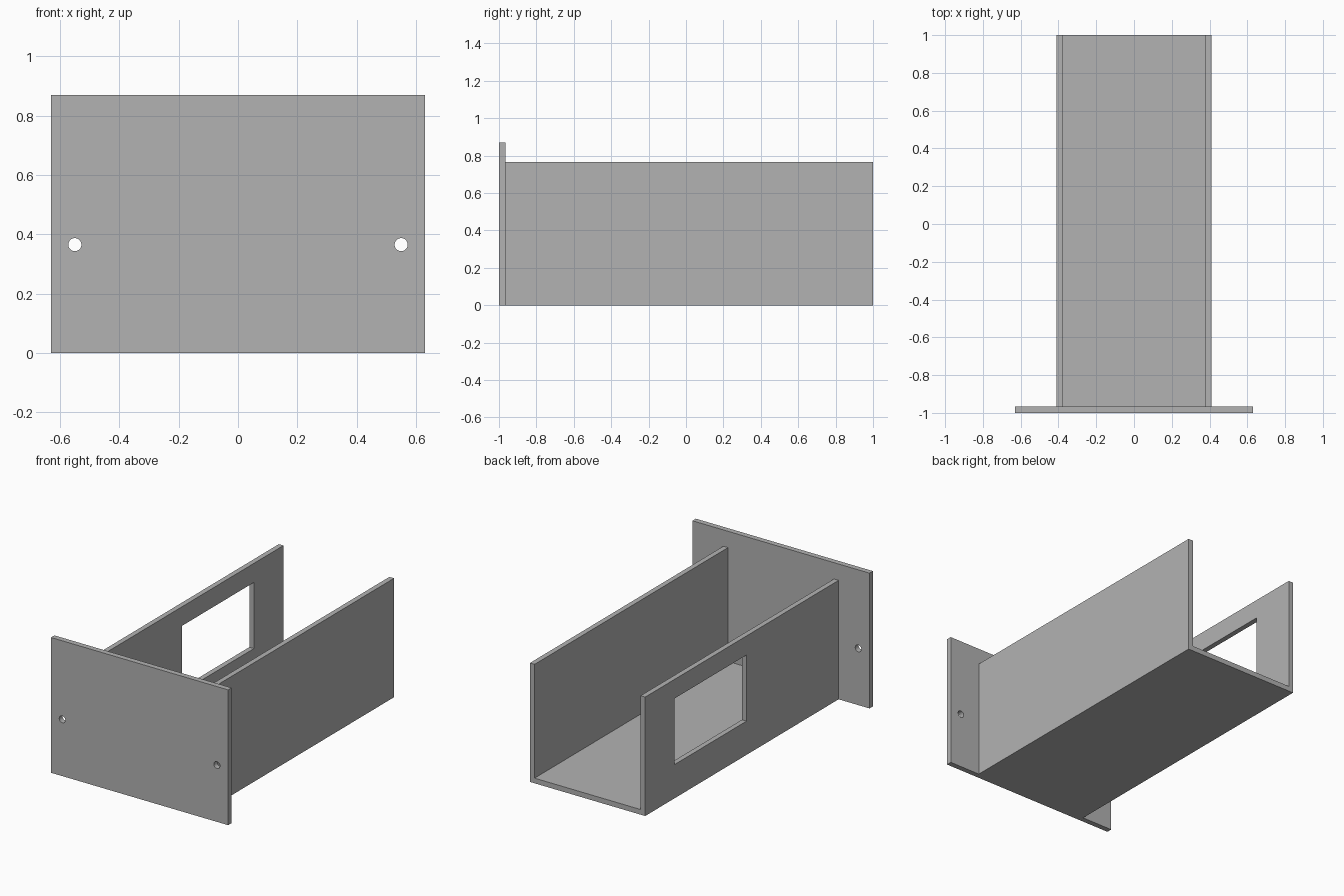
import bpy
import bmesh
from mathutils import Matrix, Vector

cube = bpy.data.objects.get("Cube")
if cube:
    bpy.data.objects.remove(cube, do_unlink=True)

# Main dimensions
WALL = 0.033
FRONT, BACK = -1.0, 1.0
PLATE_BACK = FRONT + 0.035
HALF_TRAY, TRAY_TOP = 0.41, 0.765
HALF_PLATE, PLATE_TOP = 0.63, 0.87

grey = bpy.data.materials.new("plain grey")
grey.use_nodes = True
colour = (0.448, 0.448, 0.448, 1)
grey.diffuse_color = colour
grey.node_tree.nodes["Principled BSDF"].inputs["Base Color"].default_value = colour


def finish(name, bm):
    bmesh.ops.recalc_face_normals(bm, faces=bm.faces)
    mesh = bpy.data.meshes.new(name)
    bm.to_mesh(mesh)
    bm.free()
    mesh.materials.append(grey)
    obj = bpy.data.objects.new(name, mesh)
    bpy.context.collection.objects.link(obj)
    return obj


def extrude_profile(name, points, y0, y1):
    """Extrude an x-z outline along y."""
    bm = bmesh.new()
    face = bm.faces.new([bm.verts.new((x, y0, z)) for x, z in points])
    new = bmesh.ops.extrude_face_region(bm, geom=[face])["geom"]
    verts = [v for v in new if isinstance(v, bmesh.types.BMVert)]
    bmesh.ops.translate(bm, verts=verts, vec=(0, y1 - y0, 0))
    return finish(name, bm)


def box(name, low, high):
    low, high = Vector(low), Vector(high)
    bm = bmesh.new()
    bmesh.ops.create_cube(bm, size=1, matrix=Matrix.Translation((low + high) / 2)
                          @ Matrix.Diagonal((*(high - low), 1)))
    return finish(name, bm)


def rod(name, x, z, radius):
    bm = bmesh.new()
    bmesh.ops.create_cone(bm, cap_ends=True, segments=32, radius1=radius,
                          radius2=radius, depth=0.2,
                          matrix=Matrix.Translation((x, FRONT, z))
                          @ Matrix.Rotation(1.5707963, 4, 'X'))
    return finish(name, bm)


def cut(target, cutter):
    """Subtract the cutter, apply the result and discard the cutter."""
    cutter.hide_render = True
    mod = target.modifiers.new("opening", 'BOOLEAN')
    mod.operation, mod.solver, mod.object = 'DIFFERENCE', 'EXACT', cutter
    bpy.context.view_layer.objects.active = target
    bpy.ops.object.modifier_apply(modifier=mod.name)
    bpy.data.objects.remove(cutter, do_unlink=True)


# U-shaped tray: floor and two side walls, open at the back and top
inner = HALF_TRAY - WALL
half = [(HALF_TRAY, 0), (HALF_TRAY, TRAY_TOP), (inner, TRAY_TOP), (inner, WALL)]
outline = half + [(-x, z) for x, z in reversed(half)]
tray = extrude_profile("tray_channel", outline, PLATE_BACK, BACK)

# Rectangular window through the right wall only
cut(tray, box("window_cutter", (-0.5, -0.03, 0.217), (-0.3, 0.70, 0.642)))

# Wide front plate with a screw hole on each side
plate = box("front_plate", (-HALF_PLATE, FRONT, 0), (HALF_PLATE, PLATE_BACK, PLATE_TOP))
for side in (-1, 1):
    cut(plate, rod("screw_hole_cutter", side * 0.55, 0.365, 0.022))
